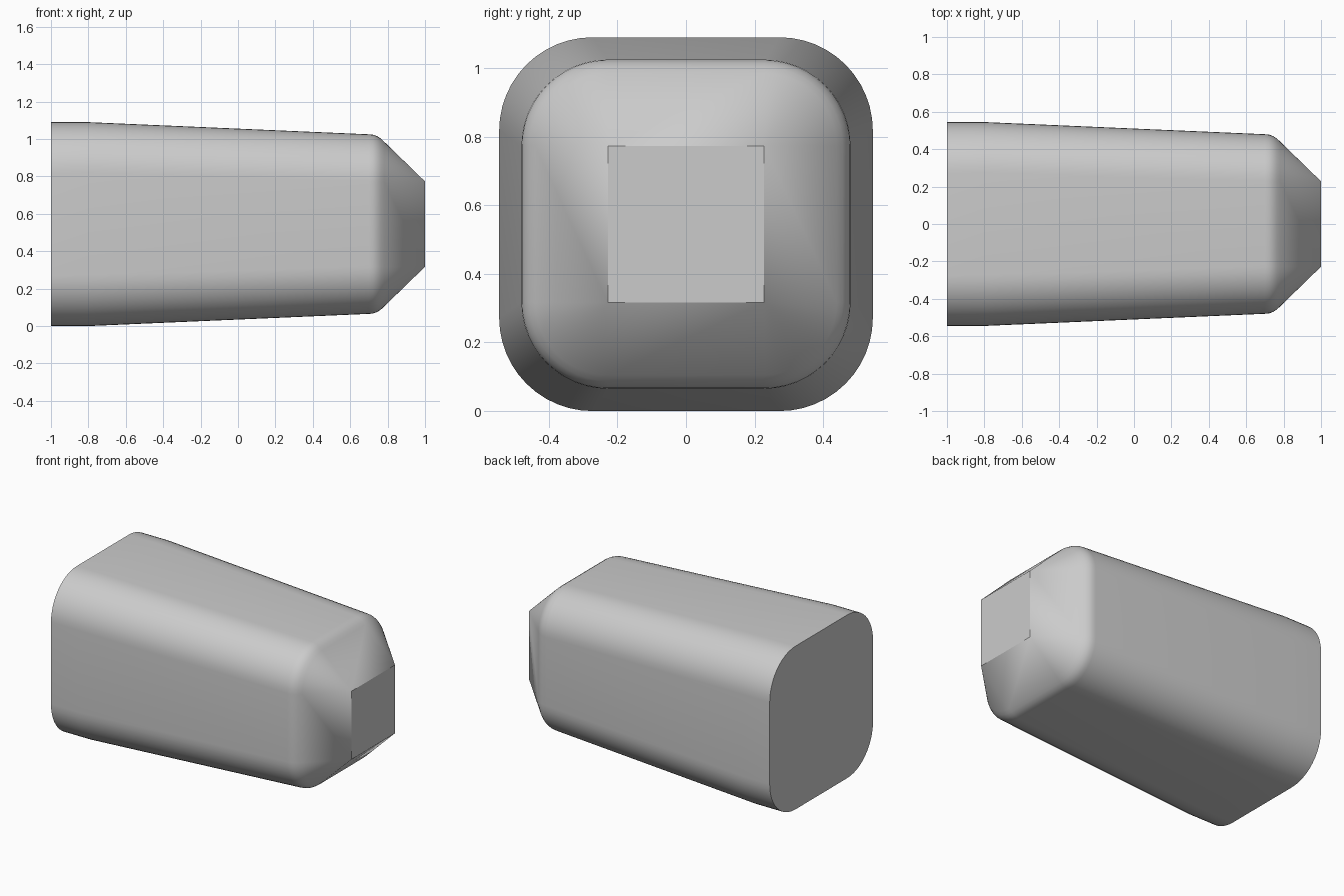
import bpy, bmesh, math

cube = bpy.data.objects.get("Cube")
if cube:
    bpy.data.objects.remove(cube, do_unlink=True)

CENTRE_Z = 0.545
ARC_STEPS = 12

# Stations along the length: x, half width, corner radius
STATIONS = [(-1.0, 0.545, 0.272), (-0.8, 0.545, 0.272), (0.70, 0.480, 0.252),
            (0.722, 0.478, 0.250), (0.744, 0.470, 0.242), (0.764, 0.457, 0.229),
            (0.782, 0.440, 0.212), (1.0, 0.228, 0.0)]


def rounded_square(half, radius):
    """Corner-arc points (y, z) of a rounded square, counter-clockwise."""
    core = half - radius
    points = []
    for corner in range(4):
        start = corner * math.pi / 2
        cy = core * (1 if corner in (0, 3) else -1)
        cz = core * (1 if corner in (0, 1) else -1)
        steps = ARC_STEPS if radius > 0 else 0
        for i in range(steps + 1):
            a = start + (math.pi / 2 * i / steps if steps else 0)
            points.append((cy + radius * math.cos(a), cz + radius * math.sin(a)))
    return points


# Tapered body lofted through the stations, running to a square tip
bm = bmesh.new()
rings = [[bm.verts.new((x, y, CENTRE_Z + z)) for y, z in rounded_square(h, r)]
         for x, h, r in STATIONS]
for a, b in zip(rings[:-2], rings[1:-1]):
    for i in range(len(a)):
        j = (i + 1) % len(a)
        bm.faces.new((a[i], a[j], b[j], b[i]))

# Chamfered nose: corner fans meeting the four tip vertices
last, tip = rings[-2], rings[-1]
for i in range(len(last)):
    j = (i + 1) % len(last)
    p, q = i // (ARC_STEPS + 1), j // (ARC_STEPS + 1)
    corners = [last[i], last[j], tip[q]]
    if p != q:
        corners.append(tip[p])
    bm.faces.new(corners)

# Flat ends
bm.faces.new(rings[0])
bm.faces.new(tip)
bmesh.ops.recalc_face_normals(bm, faces=bm.faces)
mesh = bpy.data.meshes.new("tapered_body")
bm.to_mesh(mesh)
bm.free()

body = bpy.data.objects.new("tapered_body", mesh)
bpy.context.collection.objects.link(body)

# Plain grey material
colour = (0.6, 0.6, 0.6, 1.0)
grey = bpy.data.materials.new("plain_grey")
grey.use_nodes = True
grey.diffuse_color = colour
grey.node_tree.nodes["Principled BSDF"].inputs["Base Color"].default_value = colour
mesh.materials.append(grey)

bpy.ops.object.select_all(action="DESELECT")
body.select_set(True)
bpy.context.view_layer.objects.active = body
bpy.ops.object.shade_smooth_by_angle(angle=math.radians(30))
